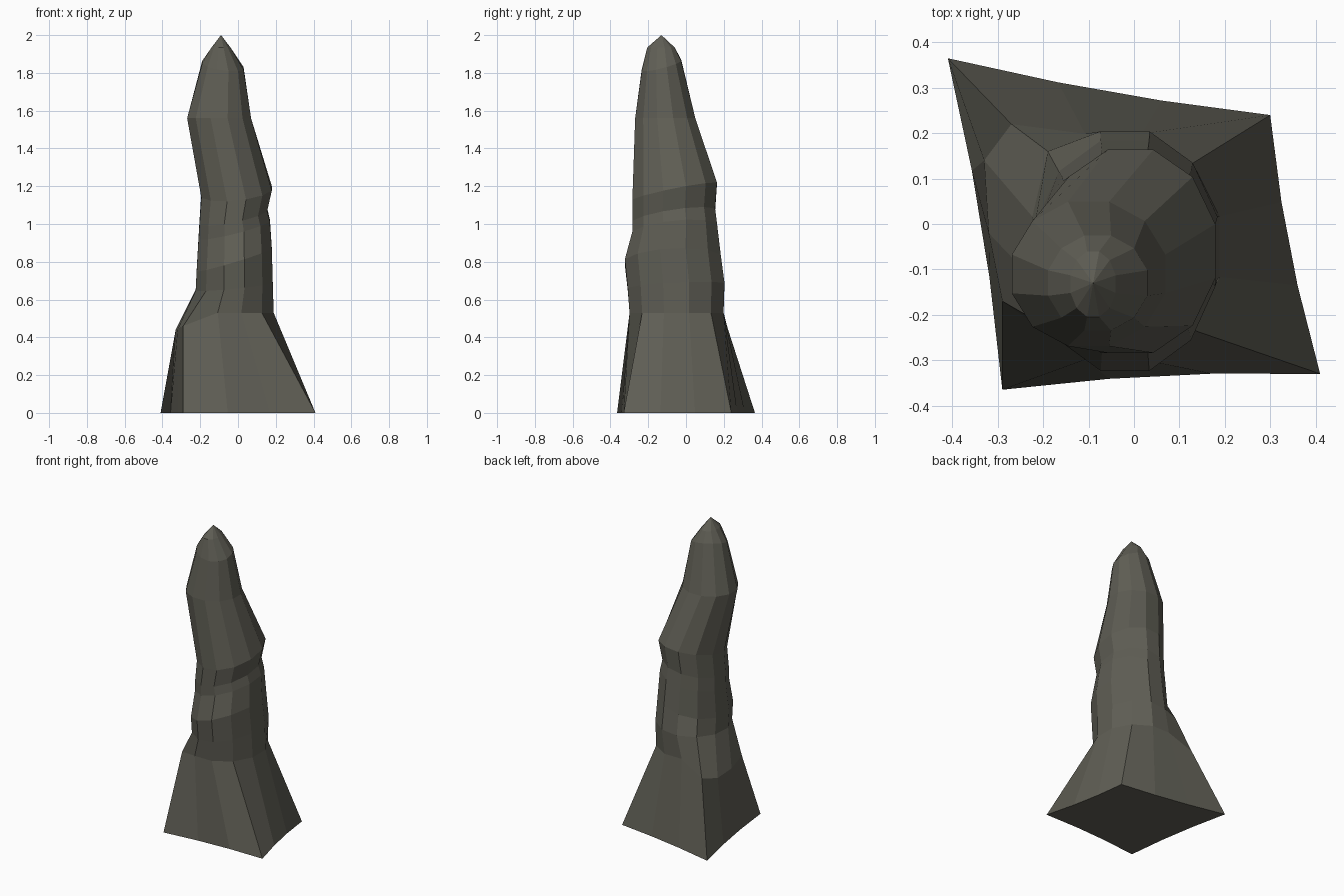
import bpy, bmesh
from math import cos, sin, radians

if "Cube" in bpy.data.objects:
    bpy.data.objects.remove(bpy.data.objects["Cube"])

N = 12  # sides; vertices sit at 15, 45, 75 ... degrees

def ring(z, x0, x1, y0, y1, sx=0.0, sy=0.0, moved=None):
    """Tilted elliptical ring from its x/y extents; 'moved' overrides single points."""
    cx, cy = (x0 + x1) / 2, (y0 + y1) / 2
    rx, ry = (x1 - x0) / 2 * 1.03, (y1 - y0) / 2 * 1.03
    pts = []
    for i in range(N):
        a = radians(15 + 30 * i)
        dx, dy = rx * cos(a), ry * sin(a)
        pts.append((cx + dx, cy + dy, z + sx * dx + sy * dy))
    for i, p in (moved or {}).items():
        pts[i] = p
    return pts

# Four-cornered foot, edges bowed slightly inwards
corners = [(0.30, 0.24), (-0.41, 0.365), (-0.29, -0.365), (0.41, -0.33)]
foot = [None] * N
for c in range(4):
    p, q = corners[c], corners[(c + 1) % 4]
    for k in range(3):
        t, s = k / 3, (1.0 if k == 0 else 0.965)
        foot[(1 + 3 * c + k) % N] = ((p[0] + (q[0] - p[0]) * t) * s,
                                     (p[1] + (q[1] - p[1]) * t) * s, 0)

# Shoulder lump on the left side of the lower ring
lump = {4: (-0.27, 0.22, 0.45), 5: (-0.33, 0.14, 0.44),
        6: (-0.32, -0.02, 0.44), 7: (-0.29, -0.17, 0.46)}

rings = [
    foot,
    ring(0.53, -0.28, 0.19, -0.30, 0.20, moved=lump),
    ring(0.67, -0.225, 0.185, -0.31, 0.205, 0.10, 0.05, {4: (-0.19, 0.16, 0.68)}),
    ring(0.81, -0.22, 0.18, -0.325, 0.185, 0.30, 0.05),
    ring(0.97, -0.21, 0.17, -0.285, 0.165, 0.25, 0.10),
    ring(1.04, -0.205, 0.155, -0.285, 0.155, 0.20, 0.15),
    ring(1.17, -0.195, 0.18, -0.285, 0.165, 0.10, 0.20),
    ring(1.56, -0.27, 0.07, -0.27, 0.05),
    ring(1.84, -0.19, 0.03, -0.235, -0.025, -0.15, 0.25),
    ring(1.935, -0.14, -0.04, -0.205, -0.06),
]

# Rock spire: loft the rings and close it with a point
bm = bmesh.new()
loops = [[bm.verts.new(p) for p in r] for r in rings]
for lo, hi in zip(loops, loops[1:]):
    for i in range(N):
        j = (i + 1) % N
        bm.faces.new((lo[i], lo[j], hi[j], hi[i]))
tip = bm.verts.new((-0.09, -0.13, 2.0))
for i in range(N):
    bm.faces.new((loops[-1][i], loops[-1][(i + 1) % N], tip))
bm.faces.new(loops[0][::-1])
bmesh.ops.recalc_face_normals(bm, faces=bm.faces)

mesh = bpy.data.meshes.new("rock_spire")
bm.to_mesh(mesh)
bm.free()
spire = bpy.data.objects.new("rock_spire", mesh)
bpy.context.collection.objects.link(spire)

# Dark stone colour
stone = bpy.data.materials.new("stone")
stone.diffuse_color = (0.115, 0.112, 0.09, 1)
stone.use_nodes = True
stone.node_tree.nodes["Principled BSDF"].inputs["Base Color"].default_value = stone.diffuse_color
mesh.materials.append(stone)
